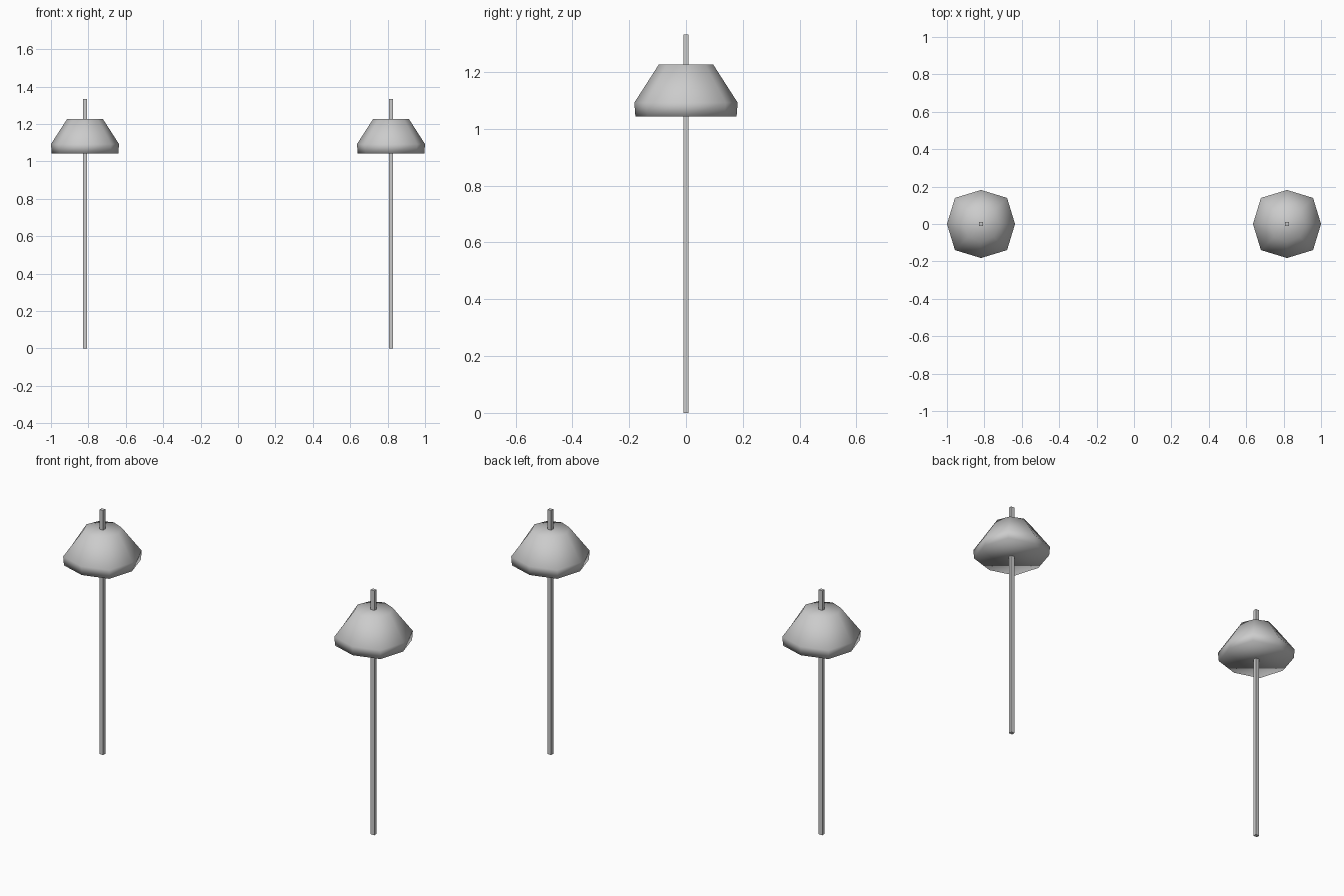
import bpy, bmesh, math

if "Cube" in bpy.data.objects:
    bpy.data.objects.remove(bpy.data.objects["Cube"])

POLE_X = 0.818


def finish(bm, name, smooth):
    bmesh.ops.recalc_face_normals(bm, faces=bm.faces)
    for f in bm.faces:
        f.smooth = smooth
    mesh = bpy.data.meshes.new(name)
    bm.to_mesh(mesh)
    bm.free()
    obj = bpy.data.objects.new(name, mesh)
    bpy.context.collection.objects.link(obj)
    return obj


def make_pole(name, x):
    # thin square post running through the shade
    bm = bmesh.new()
    bmesh.ops.create_cube(bm, size=1)
    for v in bm.verts:
        v.co = (x + v.co.x * 0.022, v.co.y * 0.019, (v.co.z + 0.5) * 1.333)
    return finish(bm, name, False)


def make_shade(name, x):
    # eight-sided closed shade; rings are (height, axis radius, diagonal radius)
    profile = [(1.043, 0.178, 0.193), (1.092, 0.182, 0.197), (1.226, 0.096, 0.096)]
    bm = bmesh.new()
    rings = []
    for z, axial, diagonal in profile:
        ring = []
        for i in range(8):
            a = i * math.pi / 4
            r = diagonal if i % 2 else axial
            ring.append(bm.verts.new((x + r * math.cos(a), r * math.sin(a), z)))
        rings.append(ring)
    for low, high in zip(rings, rings[1:]):
        for i in range(8):
            j = (i + 1) % 8
            bm.faces.new((low[i], low[j], high[j], high[i]))
    bm.faces.new(rings[0])
    bm.faces.new(rings[-1])
    return finish(bm, name, True)


# matching pair of lamps
for side, x in (("left", -POLE_X), ("right", POLE_X)):
    make_pole(side + "_lamp_pole", x)
    make_shade(side + "_lamp_shade", x)
